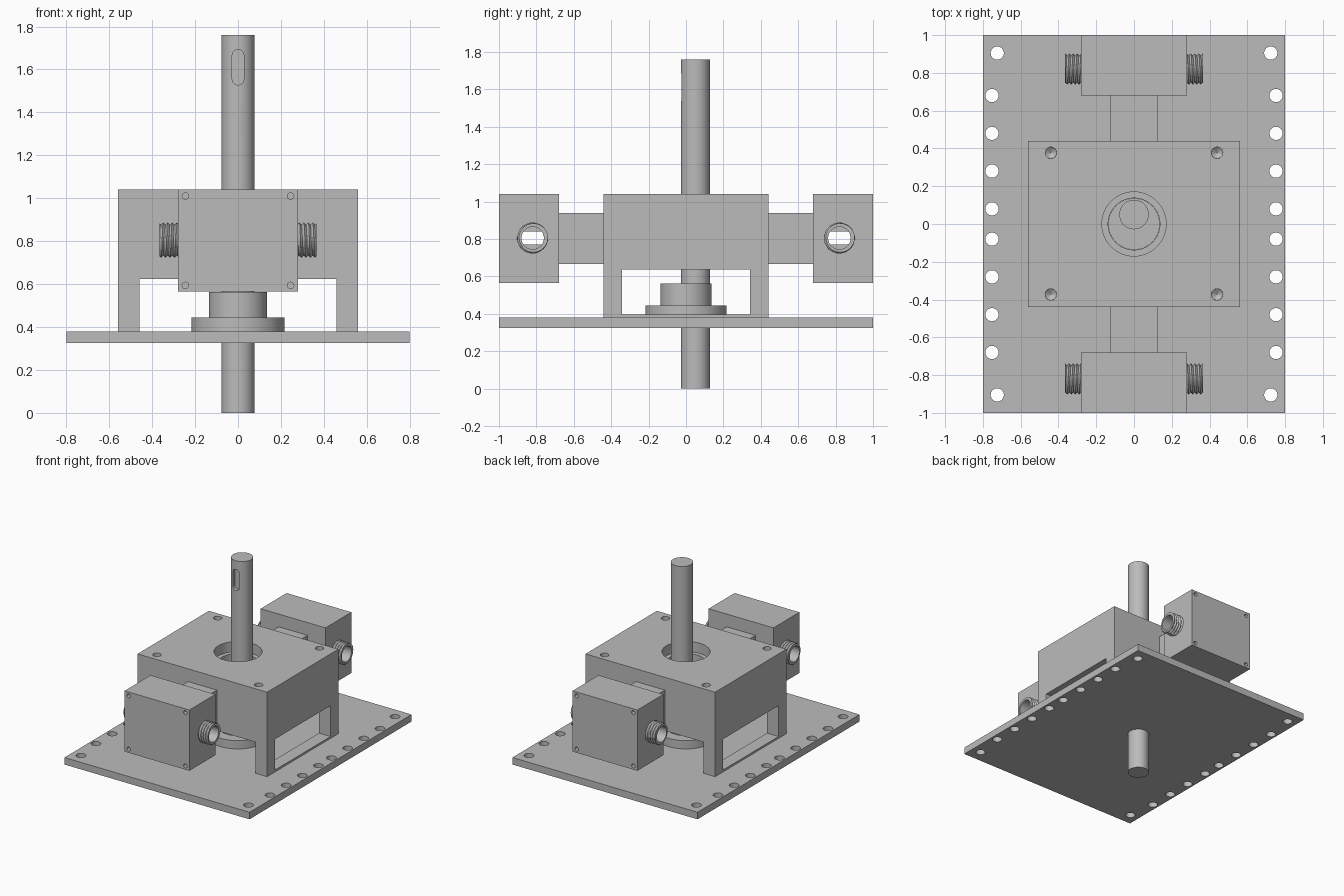
import bpy, bmesh, math
from mathutils import Matrix, Vector

default = bpy.data.objects.get("Cube")
if default:
    bpy.data.objects.remove(default, do_unlink=True)

steel = bpy.data.materials.new("plain_grey_steel")
steel.use_nodes = True
GREY = (0.5, 0.5, 0.5, 1)
steel.diffuse_color = GREY
steel.node_tree.nodes["Principled BSDF"].inputs["Base Color"].default_value = GREY


def make(name, bm):
    bmesh.ops.recalc_face_normals(bm, faces=bm.faces)
    mesh = bpy.data.meshes.new(name)
    bm.to_mesh(mesh)
    bm.free()
    ob = bpy.data.objects.new(name, mesh)
    bpy.context.collection.objects.link(ob)
    mesh.materials.append(steel)
    return ob


def add_box(bm, lo, hi):
    lo, hi = Vector(lo), Vector(hi)
    m = Matrix.Translation((lo + hi) / 2) @ Matrix.Diagonal((*(hi - lo), 1))
    bmesh.ops.create_cube(bm, size=1, matrix=m)


def add_rod(bm, start, end, r1, r2=None, seg=32):
    start, end = Vector(start), Vector(end)
    axis = end - start
    m = Matrix.Translation((start + end) / 2) @ axis.to_track_quat("Z", "Y").to_matrix().to_4x4()
    bmesh.ops.create_cone(bm, cap_ends=True, segments=seg, radius1=r1,
                          radius2=r1 if r2 is None else r2, depth=axis.length, matrix=m)


def box(name, lo, hi):
    bm = bmesh.new()
    add_box(bm, lo, hi)
    return make(name, bm)


def rod(name, start, end, r, seg=64):
    bm = bmesh.new()
    add_rod(bm, start, end, r, seg=seg)
    return make(name, bm)


def cut(ob, bm):
    """Subtract a cutter from a part and bake the result."""
    cutter = make("cutter", bm)
    cutter.hide_render = True
    mod = ob.modifiers.new("cut", "BOOLEAN")
    mod.operation, mod.solver, mod.object = "DIFFERENCE", "EXACT", cutter
    deps = bpy.context.evaluated_depsgraph_get()
    baked = bpy.data.meshes.new_from_object(ob.evaluated_get(deps))
    ob.modifiers.clear()
    ob.data = baked
    bpy.data.objects.remove(cutter, do_unlink=True)


def smooth(ob, angle=30):
    bpy.ops.object.select_all(action="DESELECT")
    ob.select_set(True)
    bpy.context.view_layer.objects.active = ob
    bpy.ops.object.shade_smooth_by_angle(angle=math.radians(angle))


# Base plate with a row of bolt holes along each long side
plate = box("base_plate", (-0.8, -1, 0.325), (0.8, 1, 0.38))
holes = bmesh.new()
for side in (-1, 1):
    spots = [(0.752, s * y) for s in (-1, 1) for y in (0.08, 0.28, 0.48, 0.68)]
    spots += [(0.724, 0.905), (0.724, -0.905)]
    for x, y in spots:
        add_rod(holes, (side * x, y, 0.2), (side * x, y, 0.5), 0.035)
cut(plate, holes)
smooth(plate)

# Drive shaft with a rounded keyway at the front
SHAFT_Y, SHAFT_R = 0.05, 0.078
shaft = rod("drive_shaft", (0, SHAFT_Y, 0), (0, SHAFT_Y, 1.76), SHAFT_R)
for z in (1.555, 1.665):
    end = bmesh.new()
    add_rod(end, (0, -0.1, z), (0, 0, z), 0.027)
    cut(shaft, end)
slot = bmesh.new()
add_box(slot, (-0.027, -0.1, 1.555), (0.027, 0, 1.665))
cut(shaft, slot)
smooth(shaft)

# Flange and collar around the shaft
smooth(rod("flange", (0, 0, 0.38), (0, 0, 0.445), 0.217))
smooth(rod("collar", (0, 0, 0.445), (0, 0, 0.563), 0.136))

# Main housing standing on four legs with low side sills
housing = box("housing", (-0.56, -0.44, 0.38), (0.56, 0.44, 1.04))
tunnel = bmesh.new()
add_box(tunnel, (-0.46, -0.6, 0.3), (0.46, 0.6, 0.623))
cut(housing, tunnel)
window = bmesh.new()
add_box(window, (-0.7, -0.343, 0.395), (0.7, 0.343, 0.636))
cut(housing, window)
for radius, floor in ((0.17, 0.96), (0.137, 0.5)):
    bore = bmesh.new()
    add_rod(bore, (0, 0, floor), (0, 0, 1.2), radius, seg=64)
    cut(housing, bore)
# Drilled screw holes with conical bottoms
drills = bmesh.new()
for x in (-0.44, 0.44):
    for y in (-0.373, 0.377):
        add_rod(drills, (x, y, 0.95), (x, y, 1.06), 0.03)
cut(housing, drills)
tips = bmesh.new()
for x in (-0.44, 0.44):
    for y in (-0.373, 0.377):
        add_rod(tips, (x, y, 0.93), (x, y, 0.9501), 0.001, 0.0295)
cut(housing, tips)
smooth(housing)

GLAND_Y, GLAND_Z = 0.82, 0.805


def threaded_gland(name, side, y):
    """Hollow cable fitting with a helical outer thread."""
    bm = bmesh.new()
    seg, rows, length, pitch = 48, 33, 0.085, 0.021
    rings = []

    def ring(x, radius):
        verts = []
        for j in range(seg):
            a = math.tau * j / seg
            r = radius if radius else thread(x, j / seg)
            verts.append(bm.verts.new((side * (0.28 + x), y + r * math.cos(a),
                                       GLAND_Z + r * math.sin(a))))
        rings.append(verts)

    def thread(x, turn):
        wave = abs(2 * ((x / pitch - turn) % 1) - 1)
        return 0.071 + 0.012 * wave

    for i in range(rows):
        ring(length * i / (rows - 1), None)
    ring(length, 0.06)
    ring(0, 0.06)
    for a, b in zip(rings, rings[1:] + rings[:1]):
        for j in range(seg):
            k = (j + 1) % seg
            bm.faces.new((a[j], a[k], b[k], b[j]))
    smooth(make(name, bm))


# Front and back terminal boxes, their arms and side fittings
for label, s in (("front", -1), ("back", 1)):
    def span(y0, y1):
        return sorted((s * y0, s * y1))

    y0, y1 = span(0.44, 0.68)
    box(label + "_arm", (-0.125, y0, 0.665), (0.125, y1, 0.94))
    y0, y1 = span(0.68, 1)
    terminal = box(label + "_terminal_box", (-0.28, y0, 0.565), (0.28, y1, 1.04))
    passage = bmesh.new()
    py = s * GLAND_Y
    add_box(passage, (-0.4, py - 0.06, GLAND_Z - 0.034), (0.4, py + 0.06, GLAND_Z + 0.034))
    cut(terminal, passage)
    screws = bmesh.new()
    for x in (-0.245, 0.245):
        for z in (0.594, 1.01):
            add_rod(screws, (x, s * 0.95, z), (x, s * 1.05, z), 0.015, seg=24)
    cut(terminal, screws)
    smooth(terminal)
    for side_name, side in (("right", -1), ("left", 1)):
        threaded_gland(f"{label}_{side_name}_gland", side, py)
